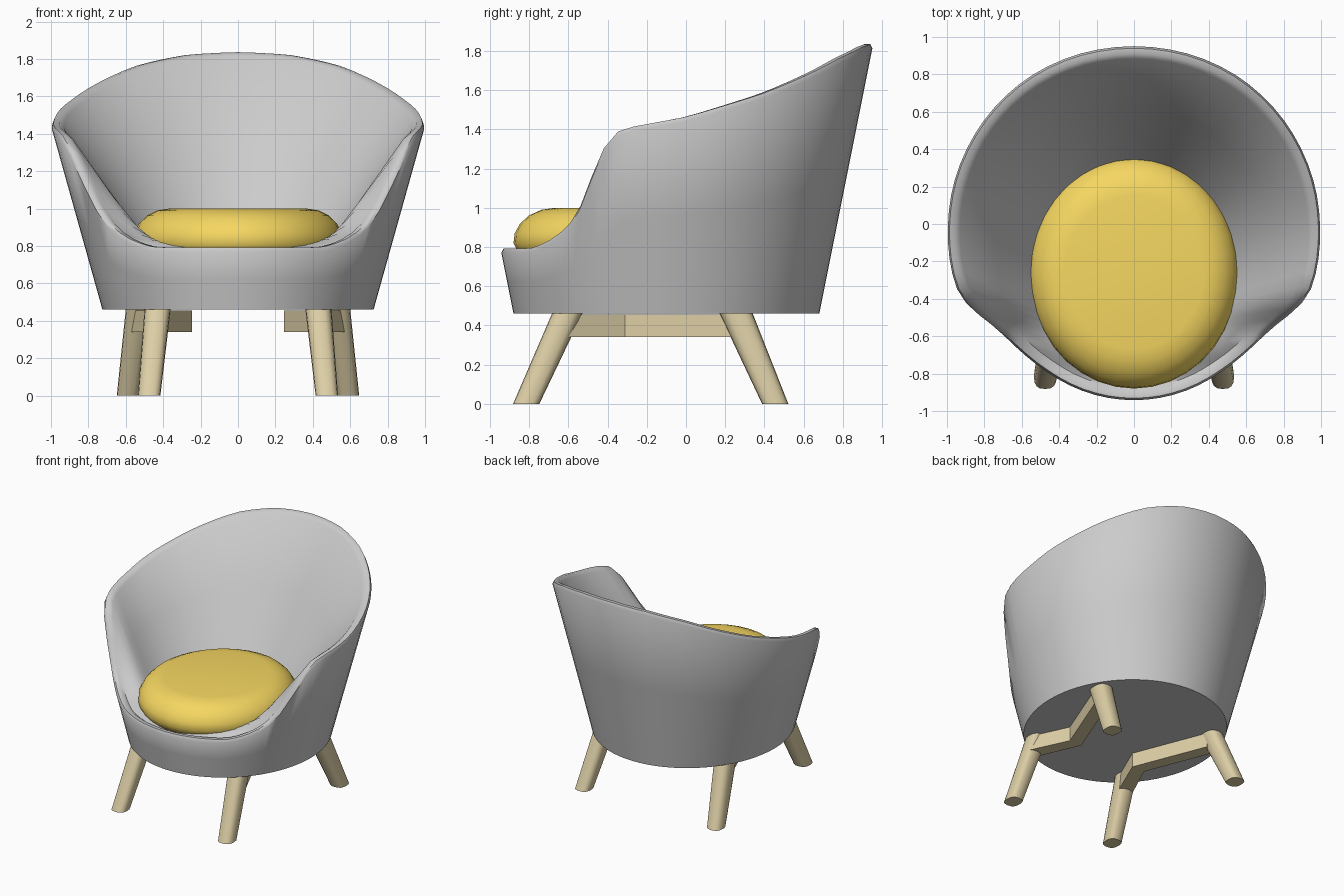
import bpy, bmesh, math
from mathutils import Vector

if "Cube" in bpy.data.objects:
    bpy.data.objects.remove(bpy.data.objects["Cube"])


def material(name, color):
    m = bpy.data.materials.new(name)
    m.diffuse_color = color
    m.use_nodes = True
    m.node_tree.nodes["Principled BSDF"].inputs["Base Color"].default_value = m.diffuse_color
    return m


yellow = material("yellow_fabric", (0.92, 0.68, 0.12, 1))
wood = material("light_wood", (0.72, 0.62, 0.38, 1))


def loft(name, rings, mat=None, cap_start=True, cap_end=True, angle=40):
    """Skin a list of closed rings with equal point counts."""
    bm = bmesh.new()
    loops = [[bm.verts.new(p) for p in r] for r in rings]
    n = len(loops[0])
    for a, b in zip(loops, loops[1:]):
        for i in range(n):
            j = (i + 1) % n
            bm.faces.new((a[i], a[j], b[j], b[i]))
    if cap_start:
        bm.faces.new(loops[0][::-1])
    if cap_end:
        bm.faces.new(loops[-1])
    bmesh.ops.recalc_face_normals(bm, faces=bm.faces[:])
    me = bpy.data.meshes.new(name)
    bm.to_mesh(me)
    bm.free()
    ob = bpy.data.objects.new(name, me)
    bpy.context.collection.objects.link(ob)
    if mat:
        me.materials.append(mat)
    bpy.ops.object.select_all(action='DESELECT')
    ob.select_set(True)
    bpy.context.view_layer.objects.active = ob
    bpy.ops.object.shade_smooth_by_angle(angle=math.radians(angle))
    return ob


# Rim height against angle, measured from the front (0) to the back (180)
RIM = [(0, .79), (35, .79), (45, .83), (53, .89), (59, .97), (64, 1.12), (68, 1.25),
       (72, 1.36), (76, 1.40), (96, 1.46), (108, 1.52), (120, 1.58), (133, 1.66),
       (150, 1.765), (165, 1.82), (180, 1.835)]


def rim_raw(d):
    d = abs((d + 180) % 360 - 180)
    for (a, za), (b, zb) in zip(RIM, RIM[1:]):
        if d <= b:
            return za + (zb - za) * (d - a) / (b - a)
    return RIM[-1][1]


def rim(d):
    return sum(rim_raw(d + k) for k in (-3, -1.5, 0, 1.5, 3)) / 5


# Tub shell: flared outer wall, rounded rim, inner bowl running in to the cushion
SEGS = 72


def wall(d, z, inset=0.0):
    t, h = math.radians(d), z - .46
    return Vector(((.725 + .28 * h - inset) * math.sin(t),
                   -.10 - (.78 + .2 * h - inset) * math.cos(t), z))


def seat_edge(d):
    t = math.radians(d)
    front = abs((d + 180) % 360 - 180)
    return Vector((.54 * math.sin(t), -.26 - .59 * math.cos(t),
                   .76 + .10 * min(1, front / 75)))


degs = [i * 360 / SEGS for i in range(SEGS)]


def moved(p, dz):
    return p + Vector((0, 0, dz))


inner = [moved(wall(d, rim(d), .07), -.015) for d in degs]
shell = [
    [wall(d, .46) for d in degs],
    [wall(d, .46 + (rim(d) - .46) * .5) for d in degs],
    [wall(d, rim(d) - .02) for d in degs],
    [moved(wall(d, rim(d), .015), .003) for d in degs],
    [moved(wall(d, rim(d), .045), .003) for d in degs],
    inner,
    [p.lerp(seat_edge(d), .5) for p, d in zip(inner, degs)],
    [seat_edge(d) for d in degs],
]
loft("tub_shell", shell, cap_end=False, angle=50)

# Seat cushion: flat-topped oval pad with a rounded edge
PAD = [(.76, .73), (.88, .738), (.96, .77), (1, .82), (.99, .87), (.945, .92),
       (.87, .962), (.77, .99), (.66, 1.0)]
loft("seat_cushion",
     [[(.56 * s * math.sin(math.radians(d)), -.26 - .62 * s * math.cos(math.radians(d)), z)
       for d in degs[::2]] for s, z in PAD], yellow, angle=60)


# Splayed legs with a rounded-square section
def leg_ring(x, y, z, rx, ry):
    pts = []
    for i in range(16):
        c, s = math.cos(i * math.pi / 8), math.sin(i * math.pi / 8)
        pts.append((x + rx * math.copysign(abs(c) ** .75, c),
                    y + ry * math.copysign(abs(s) ** .75, s), z))
    return pts


# Side rail, kinked inwards between the front and back leg
def rail_ring(x, y, w):
    return [(x - w, y, .34), (x + w, y, .34), (x + w, y, .455), (x - w, y, .455)]


for side, sx in (("left", -1), ("right", 1)):
    def flip(ring):
        return [(sx * p[0], p[1], p[2]) for p in ring]

    loft("front_leg_" + side, [flip(leg_ring(.475, -.815, 0, .06, .067)),
                               flip(leg_ring(.43, -.605, .462, .07, .078))], wood)
    loft("back_leg_" + side, [flip(leg_ring(.588, .455, 0, .06, .067)),
                              flip(leg_ring(.53, .255, .462, .07, .085))], wood)
    loft("side_rail_" + side, [flip(rail_ring(.44, -.62, .06)),
                               flip(rail_ring(.30, -.31, .055)),
                               flip(rail_ring(.53, .27, .055))], wood, angle=20)
